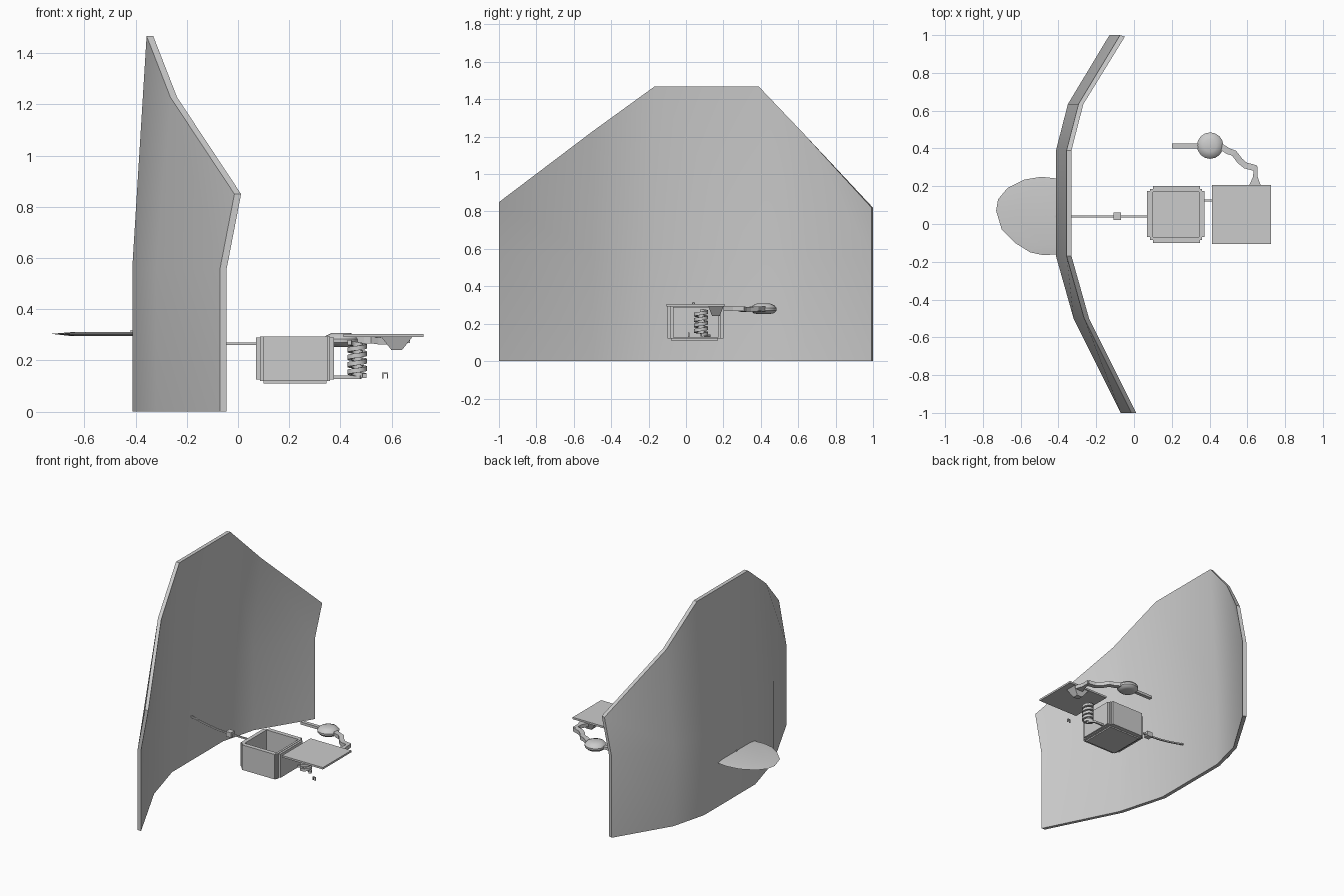
import bpy, bmesh, math
from mathutils import Vector

if "Cube" in bpy.data.objects:
    bpy.data.objects.remove(bpy.data.objects["Cube"])


def make(name, verts, faces, smooth=False):
    me = bpy.data.meshes.new(name)
    me.from_pydata(verts, [], faces)
    bm = bmesh.new()
    bm.from_mesh(me)
    bmesh.ops.recalc_face_normals(bm, faces=bm.faces)
    bm.to_mesh(me)
    bm.free()
    ob = bpy.data.objects.new(name, me)
    bpy.context.collection.objects.link(ob)
    if smooth:
        bpy.ops.object.select_all(action='DESELECT')
        ob.select_set(True)
        bpy.context.view_layer.objects.active = ob
        bpy.ops.object.shade_smooth_by_angle(angle=math.radians(35))
    return ob


def box(name, x0, x1, y0, y1, z0, z1):
    v = [(x, y, z) for x in (x0, x1) for y in (y0, y1) for z in (z0, z1)]
    f = [(0, 1, 3, 2), (4, 6, 7, 5), (0, 4, 5, 1), (2, 3, 7, 6), (0, 2, 6, 4), (1, 5, 7, 3)]
    return make(name, v, f)


def prism(name, pts, z0, z1):
    n = len(pts)
    v = [(x, y, z) for z in (z0, z1) for x, y in pts]
    f = [tuple(range(n)), tuple(range(n, 2 * n))]
    f += [(i, (i + 1) % n, n + (i + 1) % n, n + i) for i in range(n)]
    return make(name, v, f)


def sweep(name, path, w, h, smooth=False):
    # rectangular section, w across in plan and h in z, along a path
    path = [Vector(p) for p in path]
    v, f = [], []
    for i, p in enumerate(path):
        t = path[min(i + 1, len(path) - 1)] - path[max(i - 1, 0)]
        s = Vector((-t.y, t.x, 0)).normalized() * w / 2
        u = Vector((0, 0, h / 2))
        v += [p - s - u, p + s - u, p + s + u, p - s + u]
    for i in range(len(path) - 1):
        a = 4 * i
        f += [(a + j, a + (j + 1) % 4, a + 4 + (j + 1) % 4, a + 4 + j) for j in range(4)]
    e = len(v) - 4
    f += [(0, 1, 2, 3), (e, e + 1, e + 2, e + 3)]
    return make(name, v, f, smooth)


def lathe(name, prof, c, n=16):
    v, f = [], []
    for k in range(n):
        a = 2 * math.pi * k / n
        v += [(c[0] + r * math.cos(a), c[1] + r * math.sin(a), z) for r, z in prof]
    m = len(prof)
    for k in range(n):
        a, b = k * m, (k + 1) % n * m
        f += [(a + j, b + j, b + j + 1, a + j + 1) for j in range(m - 1)]
    f += [tuple(k * m for k in range(n)), tuple(k * m + m - 1 for k in range(n))]
    return make(name, v, f, True)


# curved wall: columns of (x, y, top height), leaning inward at the top
cols = [(-.07, -1, .85), (-.32, -.5, 1.228), (-.413, -.17, 1.467),
        (-.413, .39, 1.467), (-.35, .635, 1.21), (-.13, 1, .82)]
v, f = [], []
for x, y, top in cols:
    for d in (0, .026):
        yy = y - .008 if d and y == 1 else y
        v += [(x + d, yy, 0), (x + d, yy, .56), (x + d + .056, yy, top)]
for i in range(len(cols) - 1):
    a, b = 6 * i, 6 * i + 6
    loop = [0, 1, 2, 5, 4, 3]
    f += [(a + p, a + q, b + q, b + p) for p, q in zip(loop, loop[1:] + loop[:1])]
for a in (0, 6 * len(cols) - 6):
    f += [(a, a + 1, a + 4, a + 3), (a + 1, a + 2, a + 5, a + 4)]
make("curved_wall", v, f, True)

# flat rounded blade behind the wall
outline = [(-.40, .24), (-.49, .25), (-.58, .235), (-.67, .19), (-.72, .13), (-.73, .07),
           (-.70, -.03), (-.63, -.1), (-.55, -.15), (-.48, -.165), (-.40, -.16)]
n = len(outline)
v = [(x, y, .304) for x, y in outline]
for s in (1, -1):
    v += [(-.40 + (x + .40) * .75, .04 + (y - .04) * .75, .303 + s * .008) for x, y in outline]
f = [tuple(range(n, 2 * n)), tuple(range(2 * n, 3 * n))]
for o in (n, 2 * n):
    f += [(i, (i + 1) % n, o + (i + 1) % n, o + i) for i in range(n)]
make("blade", v, f, True)

# cable and its square joint
cable = [(.08, .04, .265), (-.09, .04, .265), (-.18, .04, .270), (-.26, .04, .281),
         (-.34, .04, .297), (-.42, .04, .314)]
sweep("cable", cable, .01, .01)
box("cable_joint", -.108, -.068, .02, .06, .25, .285)

# open box: shell walls with raised outer panels
box("box_wall_front", .085, .36, -.085, -.07, .12, .293)
box("box_wall_back", .085, .36, .17, .185, .12, .293)
box("box_wall_left", .085, .10, -.07, .17, .12, .293)
box("box_wall_right", .345, .36, -.07, .17, .12, .293)
box("box_panel_front", .10, .35, -.10, -.085, .12, .293)
box("box_panel_back", .10, .35, .185, .20, .12, .293)
box("box_panel_left", .07, .085, -.07, .175, .125, .29)
box("box_panel_right", .36, .374, -.07, .175, .125, .29)
box("box_floor", .086, .359, -.084, .184, .12, .132)
box("box_base", .10, .345, -.08, .17, .111, .12)

# spring beside the box, with its lower bracket
turns, steps = 4.5, 16
helix = []
for i in range(int(turns * steps) + 1):
    a = 2 * math.pi * i / steps
    helix.append((.465 + .03 * math.cos(a), .08 + .03 * math.sin(a),
                  .14 + .13 * i / (turns * steps)))
sweep("spring", helix, .016, .018, True)
sweep("spring_lower_bracket", [(.365, .125, .135), (.44, .125, .135), (.48, .10, .135)], .012, .014)

# lid and the small staple below it
box("lid", .412, .725, -.105, .207, .291, .304)
for x in (.563, .581):
    box("staple_leg", x, x + .005, .01, .02, .13, .153)
box("staple_top", .563, .586, .01, .02, .148, .153)

# jointed arm, disc and handle
sweep("arm", [(.46, .41, .278), (.50, .385, .280), (.53, .375, .280), (.56, .335, .276),
              (.59, .31, .276), (.645, .295, .28)], .033, .026)
prism("arm_mount", [(.608, .20), (.672, .20), (.655, .25), (.655, .305), (.635, .305), (.63, .25)], .268, .293)
make("arm_wedge", [(.56, .20, .291), (.68, .20, .291), (.68, .12, .291), (.56, .12, .291),
                   (.60, .18, .24), (.64, .18, .24), (.64, .14, .24), (.60, .14, .24)],
     [(0, 1, 2, 3), (4, 5, 6, 7), (0, 1, 5, 4), (1, 2, 6, 5), (2, 3, 7, 6), (3, 0, 4, 7)])
lathe("disc", [(.034, .252), (.055, .256), (.069, .27), (.07, .283), (.058, .298), (.034, .308)],
      (.403, .415))
box("handle", .20, .36, .40, .425, .27, .288)
